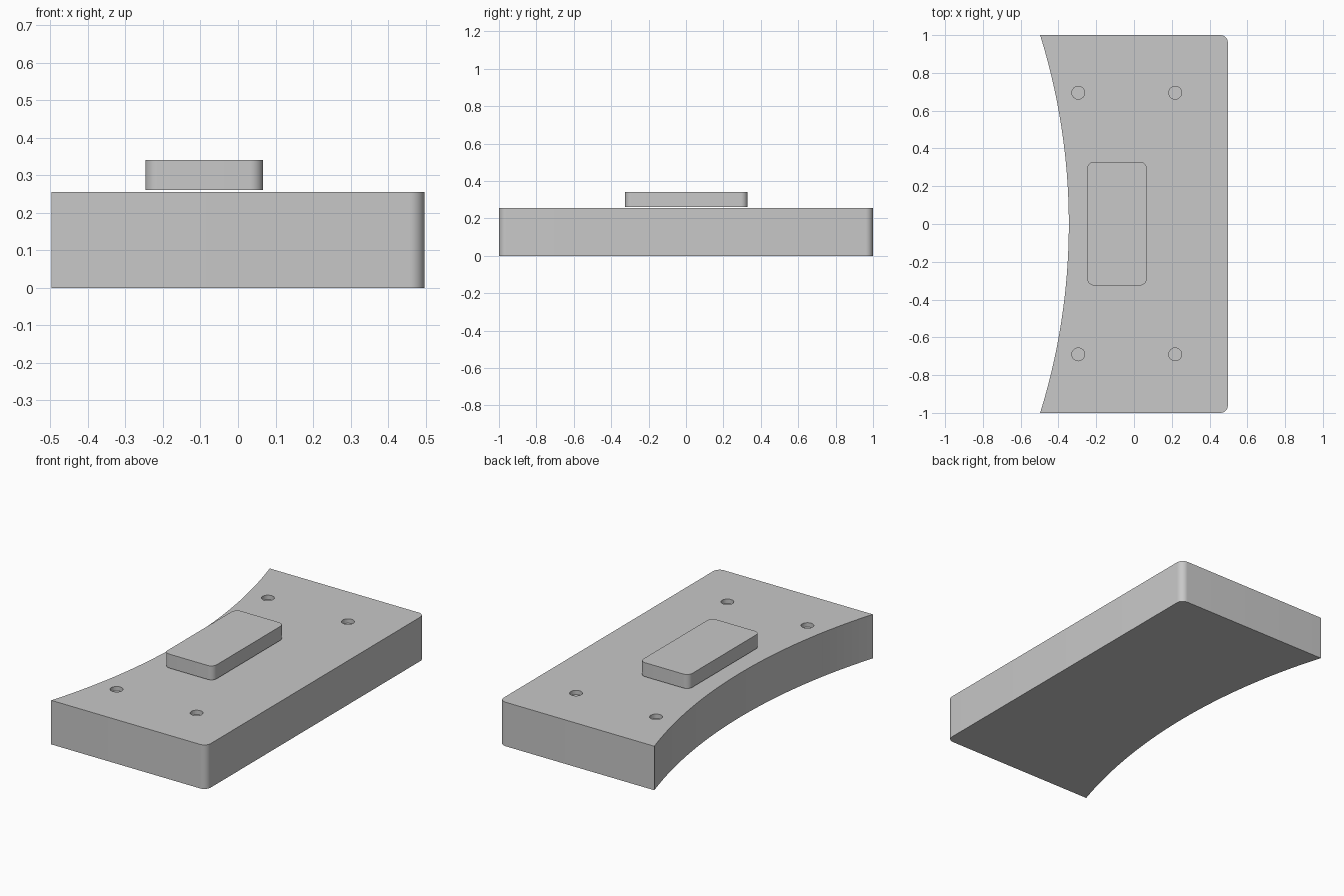
import bpy, bmesh
from math import cos, sin, asin, pi

cube = bpy.data.objects.get("Cube")
if cube:
    bpy.data.objects.remove(cube, do_unlink=True)

grey = bpy.data.materials.new("light grey")
grey.use_nodes = True
colour = (0.58, 0.58, 0.58, 1)
grey.diffuse_color = colour
grey.node_tree.nodes["Principled BSDF"].inputs["Base Color"].default_value = colour


def arc(cx, cy, r, start, end, steps):
    """Points along a circular arc, angles in radians."""
    angles = [start + (end - start) * i / steps for i in range(steps + 1)]
    return [(cx + r * cos(a), cy + r * sin(a)) for a in angles]


def prism(name, outline, bottom, top):
    """Extrude a closed outline straight up."""
    bm = bmesh.new()
    face = bm.faces.new([bm.verts.new((x, y, bottom)) for x, y in outline])
    side = bmesh.ops.extrude_face_region(bm, geom=[face])["geom"]
    verts = [v for v in side if isinstance(v, bmesh.types.BMVert)]
    bmesh.ops.translate(bm, verts=verts, vec=(0, 0, top - bottom))
    bmesh.ops.recalc_face_normals(bm, faces=bm.faces)
    mesh = bpy.data.meshes.new(name)
    bm.to_mesh(mesh)
    bm.free()
    mesh.materials.append(grey)
    obj = bpy.data.objects.new(name, mesh)
    bpy.context.collection.objects.link(obj)
    return obj


def smooth(obj):
    bpy.ops.object.select_all(action="DESELECT")
    obj.select_set(True)
    bpy.context.view_layer.objects.active = obj
    bpy.ops.object.shade_smooth_by_angle(angle=pi / 6)


# Base block: two rounded corners on +x, shallow concave arc on -x
half_x, height, corner = 0.497, 0.255, 0.04
sagitta = 0.152
radius = (1 + sagitta ** 2) / (2 * sagitta)
sweep = asin(1 / radius)
centre_x = -half_x + sagitta - radius
outline = arc(half_x - corner, corner - 1, corner, -pi / 2, 0, 10)
outline += arc(half_x - corner, 1 - corner, corner, 0, pi / 2, 10)
outline += arc(centre_x, 0, radius, sweep, -sweep, 48)
base = prism("base_block", outline, 0, height)

# Four shallow round recesses in the top
for x in (-0.295, 0.218):
    for y in (-0.69, 0.695):
        cutter = prism("recess_cutter", arc(x, y, 0.034, 0, 2 * pi, 32)[:-1],
                       height - 0.025, height + 0.05)
        cutter.hide_render = True
        cutter.hide_set(True)
        cutter.display_type = "WIRE"
        cut = base.modifiers.new("recess", "BOOLEAN")
        cut.operation = "DIFFERENCE"
        cut.solver = "EXACT"
        cut.object = cutter
smooth(base)

# Raised pad with rounded corners, just clear of the block
pad_x, pad_y, pad_r = 0.157, 0.327, 0.035
pad_outline = []
for i, (sx, sy) in enumerate([(1, 1), (-1, 1), (-1, -1), (1, -1)]):
    pad_outline += arc(sx * (pad_x - pad_r) - 0.09, sy * (pad_y - pad_r) + 0.002,
                       pad_r, i * pi / 2, (i + 1) * pi / 2, 10)
smooth(prism("raised_pad", pad_outline, 0.26, 0.341))
